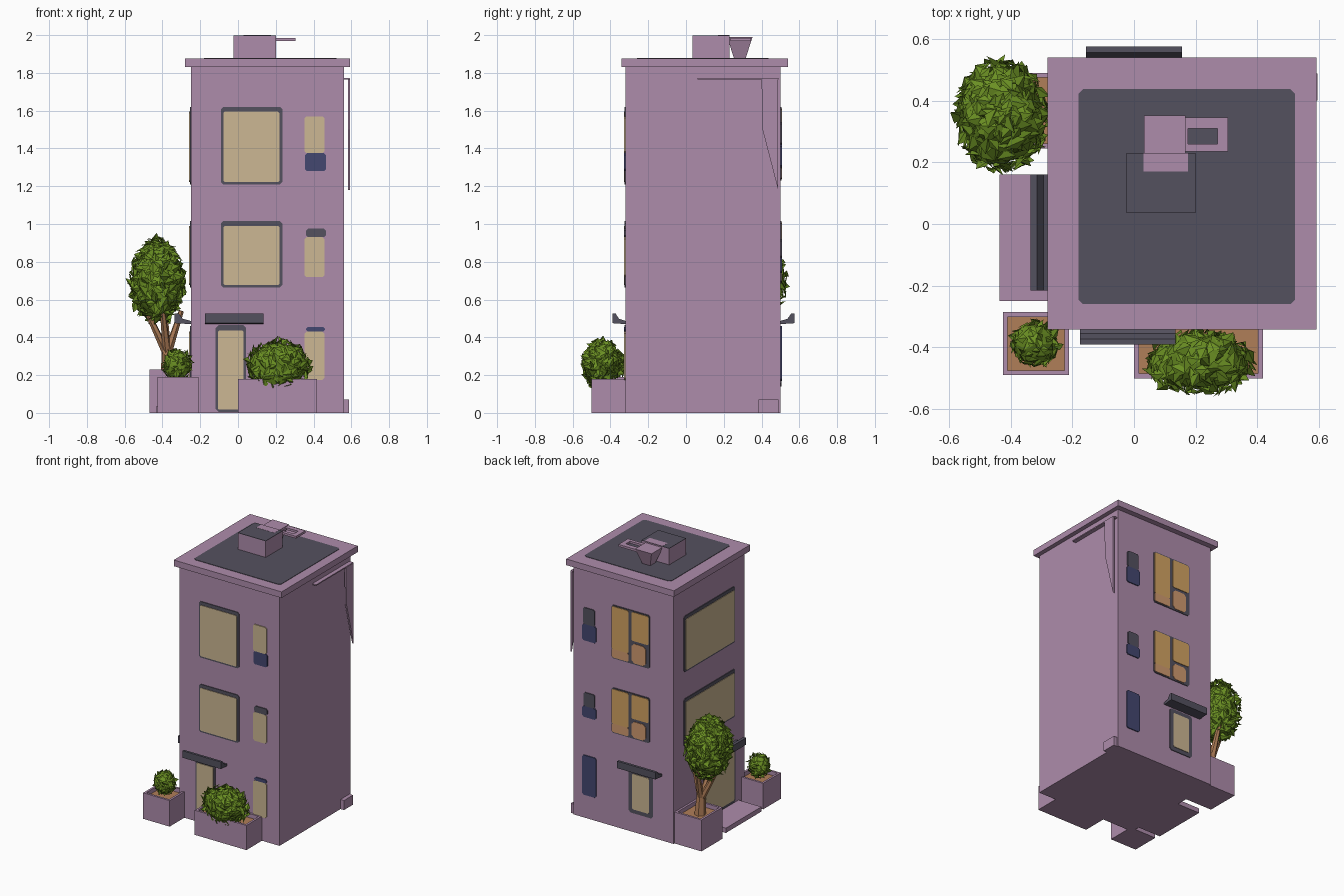
import bpy, bmesh, math, random
from mathutils import Vector, Matrix

if "Cube" in bpy.data.objects:
    bpy.data.objects.remove(bpy.data.objects["Cube"])

random.seed(7)


def mat(name, hexa):
    rgb = [int(hexa[i:i + 2], 16) / 255 for i in (0, 2, 4)]
    lin = [c / 12.92 if c <= 0.04045 else ((c + 0.055) / 1.055) ** 2.4 for c in rgb]
    m = bpy.data.materials.new(name)
    m.diffuse_color = (*lin, 1)
    m.use_nodes = True
    m.node_tree.nodes["Principled BSDF"].inputs["Base Color"].default_value = m.diffuse_color
    return m


MAUVE = mat("mauve wall", "AE8CAB")
DARK = mat("slate grey", "54515F")
CREAM = mat("cream glass", "CCB793")
AMBER = mat("amber glass", "D2A362")
SALMON = mat("salmon glass", "D09A70")
NAVY = mat("navy glass", "434770")
GREEN = mat("leaf green", "6B9023")
WOOD = mat("trunk brown", "B07E58")

# Body limits
X0, X1, Y0, Y1, TOP = -0.25, 0.56, -0.32, 0.50, 1.83


def finish(name, bm, m, recalc=True):
    if recalc:
        bmesh.ops.recalc_face_normals(bm, faces=bm.faces)
    me = bpy.data.meshes.new(name)
    bm.to_mesh(me)
    bm.free()
    me.materials.append(m)
    ob = bpy.data.objects.new(name, me)
    bpy.context.collection.objects.link(ob)
    return ob


def prism(name, pts, direction, m):
    """Extrude a flat outline along a direction."""
    bm = bmesh.new()
    f = bm.faces.new([bm.verts.new(p) for p in pts])
    ext = bmesh.ops.extrude_face_region(bm, geom=[f])
    vs = [g for g in ext["geom"] if isinstance(g, bmesh.types.BMVert)]
    bmesh.ops.translate(bm, verts=vs, vec=direction)
    return finish(name, bm, m)


def box(name, x0, x1, y0, y1, z0, z1, m):
    return prism(name, [(x0, y0, z0), (x1, y0, z0), (x1, y1, z0), (x0, y1, z0)], (0, 0, z1 - z0), m)


# Each wall maps (along, height, outward) to space
WALLS = {
    "front": lambda u, z, d: Vector((u, Y0 - d, z)),
    "back": lambda u, z, d: Vector((u, Y1 + d, z)),
    "left": lambda u, z, d: Vector((X0 - d, u, z)),
    "right": lambda u, z, d: Vector((X1 + d, u, z)),
    "roof": lambda u, v, d: Vector((u, v, 1.875 + d)),
}


def plate(name, wall, u0, u1, z0, z1, d, m, c=0.0):
    """Thin plate on a wall, with optional cut corners."""
    w = WALLS[wall]
    if c:
        o = [(u0 + c, z0), (u1 - c, z0), (u1, z0 + c), (u1, z1 - c),
             (u1 - c, z1), (u0 + c, z1), (u0, z1 - c), (u0, z0 + c)]
    else:
        o = [(u0, z0), (u1, z0), (u1, z1), (u0, z1)]
    return prism(name, [w(u, z, 0) for u, z in o], w(0, 0, d) - w(0, 0, 0), m)


# Body, cornice and roof
box("body", X0, X1, Y0, Y1, 0, TOP, MAUVE)
box("cornice", -0.28, 0.592, -0.342, 0.54, TOP, 1.875, MAUVE)
plate("roof_deck", "roof", -0.18, 0.522, -0.26, 0.437, 0.003, DARK, 0.015)
box("roof_hut", -0.025, 0.2, 0.035, 0.23, 1.875, 1.996, MAUVE)
box("roof_hut_top", -0.025, 0.2, 0.035, 0.23, 1.996, 1.999, DARK)
box("roof_hut_patch", 0.03, 0.175, 0.17, 0.23, 1.998, 2.0, MAUVE)

# Broken vent behind the roof hut: a funnel and an open frame
bm = bmesh.new()
bmesh.ops.create_cone(bm, cap_ends=True, segments=4, radius1=0.045, radius2=0.095, depth=0.11,
                      matrix=Matrix.Translation((0.1, 0.285, 1.935)) @ Matrix.Rotation(math.pi / 4, 4, "Z"))
finish("vent_funnel", bm, MAUVE)
for n, (a, b, c, d) in enumerate([(0.15, 0.305, 0.31, 0.345), (0.15, 0.305, 0.235, 0.26),
                                  (0.27, 0.305, 0.26, 0.31), (0.135, 0.175, 0.235, 0.345)]):
    box(f"vent_frame_{n}", a, b, c, d, 1.968, 1.984, MAUVE)

# Large windows on two floors of three walls
for n, (z0, z1) in enumerate([(0.665, 1.015), (1.21, 1.62)]):
    for wall, u0, u1 in [("front", -0.09, 0.235), ("left", -0.205, 0.385)]:
        plate(f"{wall}_window_frame_{n}", wall, u0, u1, z0, z1, 0.005, DARK, 0.012)
        plate(f"{wall}_window_pane_{n}", wall, u0 + 0.012, u1 - 0.015, z0 + 0.012, z1 - 0.025, 0.009, CREAM, 0.008)
    plate(f"back_window_frame_{n}", "back", -0.06, 0.25, z0 + 0.02, z1, 0.005, DARK, 0.012)
    zm = z0 + 0.42 * (z1 - z0)
    plate(f"back_pane_wide_{n}", "back", 0.11, 0.245, z0 + 0.09, z1 - 0.008, 0.009, AMBER, 0.008)
    plate(f"back_pane_wide_low_{n}", "back", 0.11, 0.245, z0 + 0.028, z0 + 0.09, 0.009, SALMON, 0.008)
    plate(f"back_pane_top_{n}", "back", -0.052, 0.085, zm + 0.02, z1 - 0.008, 0.009, AMBER, 0.008)
    plate(f"back_pane_low_{n}", "back", -0.03, 0.085, z0 + 0.03, zm, 0.009, SALMON, 0.02)

# Narrow windows: wall, u range, z range, colour
narrow = [("front", 0.352, 0.458, 1.375, 1.57, CREAM), ("front", 0.355, 0.465, 1.28, 1.375, NAVY),
          ("front", 0.352, 0.458, 0.72, 0.93, CREAM), ("front", 0.36, 0.465, 0.93, 0.975, DARK),
          ("front", 0.352, 0.458, 0.175, 0.43, CREAM), ("front", 0.36, 0.46, 0.43, 0.455, NAVY),
          ("back", 0.385, 0.48, 1.42, 1.54, DARK), ("back", 0.375, 0.485, 1.3, 1.42, NAVY),
          ("back", 0.385, 0.475, 0.82, 0.92, DARK), ("back", 0.375, 0.485, 0.74, 0.82, NAVY),
          ("back", 0.375, 0.485, 0.17, 0.46, NAVY)]
for n, (wall, u0, u1, z0, z1, m) in enumerate(narrow):
    plate(f"narrow_window_{n}", wall, u0, u1, z0, z1, 0.007, m, 0.01)

# Doors: frame and pane
for wall, u0, u1, z0, z1, f in [("front", -0.118, 0.042, 0.005, 0.465, 0.012),
                                ("left", -0.21, 0.16, 0.04, 0.46, 0.02),
                                ("back", -0.085, 0.11, 0.14, 0.46, 0.03)]:
    plate(f"{wall}_door_frame", wall, u0, u1, z0, z1, 0.005, DARK, 0.015)
    plate(f"{wall}_door_pane", wall, u0 + f, u1 - f, z0 + f, z1 - 0.03, 0.009, CREAM, 0.006)

# Awnings: thin shelf with a thick outer lip
for wall, u0, u1, out in [("front", -0.175, 0.135, 0.07), ("back", -0.155, 0.155, 0.075), ("left", -0.215, 0.16, 0.085)]:
    w = WALLS[wall]
    prof = [(0, 0.47), (0, 0.487), (0.5, 0.498), (0.75, 0.526), (1, 0.526), (1, 0.475)]
    prism(f"{wall}_awning", [w(u0, z, d * out) for d, z in prof], w(u1, 0, 0) - w(u0, 0, 0), DARK)

# Loose trim flakes beside the right wall
w = WALLS["right"]
prism("wall_flake", [w(y, z, 0.022) for y, z in [(0.4, 1.77), (0.488, 1.77), (0.488, 1.18), (0.405, 1.5)]],
      (0.012, 0, 0), MAUVE)
box("wall_flake_rail", 0.56, 0.59, 0.06, 0.49, 1.765, 1.773, MAUVE)
box("wall_flake_foot", 0.56, 0.588, 0.385, 0.49, 0, 0.07, MAUVE)

# Step by the side door
box("side_step", -0.435, X0, -0.25, 0.16, 0, 0.035, MAUVE)


def planter(name, x0, x1, y0, y1, h):
    """Box with a sunken soil bed."""
    ob = box(name, x0, x1, y0, y1, 0, h, MAUVE)
    bm = bmesh.new()
    bm.from_mesh(ob.data)
    top = [f for f in bm.faces if f.normal.z > 0.9]
    bmesh.ops.inset_region(bm, faces=top, thickness=0.022)
    ext = bmesh.ops.extrude_face_region(bm, geom=top)
    bmesh.ops.delete(bm, geom=top, context="FACES")
    vs = [g for g in ext["geom"] if isinstance(g, bmesh.types.BMVert)]
    bmesh.ops.translate(bm, verts=vs, vec=(0, 0, -0.03))
    bmesh.ops.recalc_face_normals(bm, faces=bm.faces)
    ob.data.materials.append(WOOD)
    for f in bm.faces:
        if f.normal.z > 0.9 and f.calc_center_median().z < h - 0.02:
            f.material_index = 1
    bm.to_mesh(ob.data)
    bm.free()


planter("corner_planter", -0.425, -0.21, -0.49, -0.285, 0.19)
planter("front_planter", 0.0, 0.418, -0.5, Y0, 0.18)
planter("tree_planter", -0.468, X0, 0.245, 0.49, 0.23)


def foliage(name, centre, radii, count, size, taper=0.0):
    """Faceted core covered in folded leaf shards."""
    bm = bmesh.new()
    c, r = Vector(centre), Vector(radii)

    def place(d, k):
        t = 1 - taper * max(d.z, 0)
        return c + Vector((d.x * r.x * k * t, d.y * r.y * k * t, d.z * r.z * k))

    bmesh.ops.create_icosphere(bm, subdivisions=2, radius=1)
    for v in bm.verts:
        v.co = place(v.co.normalized(), random.uniform(0.76, 0.9))
    for i in range(count):
        z = 1 - 2 * (i + 0.5) / count
        a = i * 2.39996
        s = math.sqrt(1 - z * z)
        d = Vector((s * math.cos(a), s * math.sin(a), z))
        p = place(d, random.uniform(0.84, 0.95))
        n = (d + Vector([random.uniform(-0.6, 0.6) for _ in range(3)])).normalized()
        t = n.orthogonal().normalized()
        t.rotate(Matrix.Rotation(random.uniform(0, 6.28), 3, n))
        b = n.cross(t)
        e = size * random.uniform(0.7, 1.15)
        q = [p - t * e, p + b * e * 0.7 - n * e * 0.3, p + t * e, p - b * e * 0.7 - n * e * 0.3]
        vs = [bm.verts.new(x) for x in q]
        bm.faces.new((vs[0], vs[2], vs[1]))
        bm.faces.new((vs[0], vs[3], vs[2]))
    return finish(name, bm, GREEN, False)


foliage("tree_crown", (-0.428, 0.35, 0.7), (0.162, 0.2, 0.245), 300, 0.035, 0.12)
foliage("front_bush", (0.212, -0.448, 0.255), (0.19, 0.113, 0.145), 190, 0.03)
foliage("corner_bush", (-0.32, -0.388, 0.255), (0.085, 0.08, 0.093), 90, 0.022)


def limb(name, a, b, r0, r1):
    a, b = Vector(a), Vector(b)
    bm = bmesh.new()
    m = Matrix.Translation((a + b) / 2) @ (b - a).to_track_quat("Z", "Y").to_matrix().to_4x4()
    bmesh.ops.create_cone(bm, cap_ends=True, segments=6, radius1=r0, radius2=r1, depth=(b - a).length, matrix=m)
    finish(name, bm, WOOD)


# Trunk and spreading branches
limb("trunk", (-0.37, 0.365, 0.19), (-0.375, 0.36, 0.34), 0.04, 0.03)
for n, tip in enumerate([(-0.48, 0.33, 0.53), (-0.39, 0.43, 0.56), (-0.3, 0.34, 0.54), (-0.4, 0.27, 0.55)]):
    limb(f"branch_{n}", (-0.375, 0.362, 0.31), tip, 0.024, 0.014)
